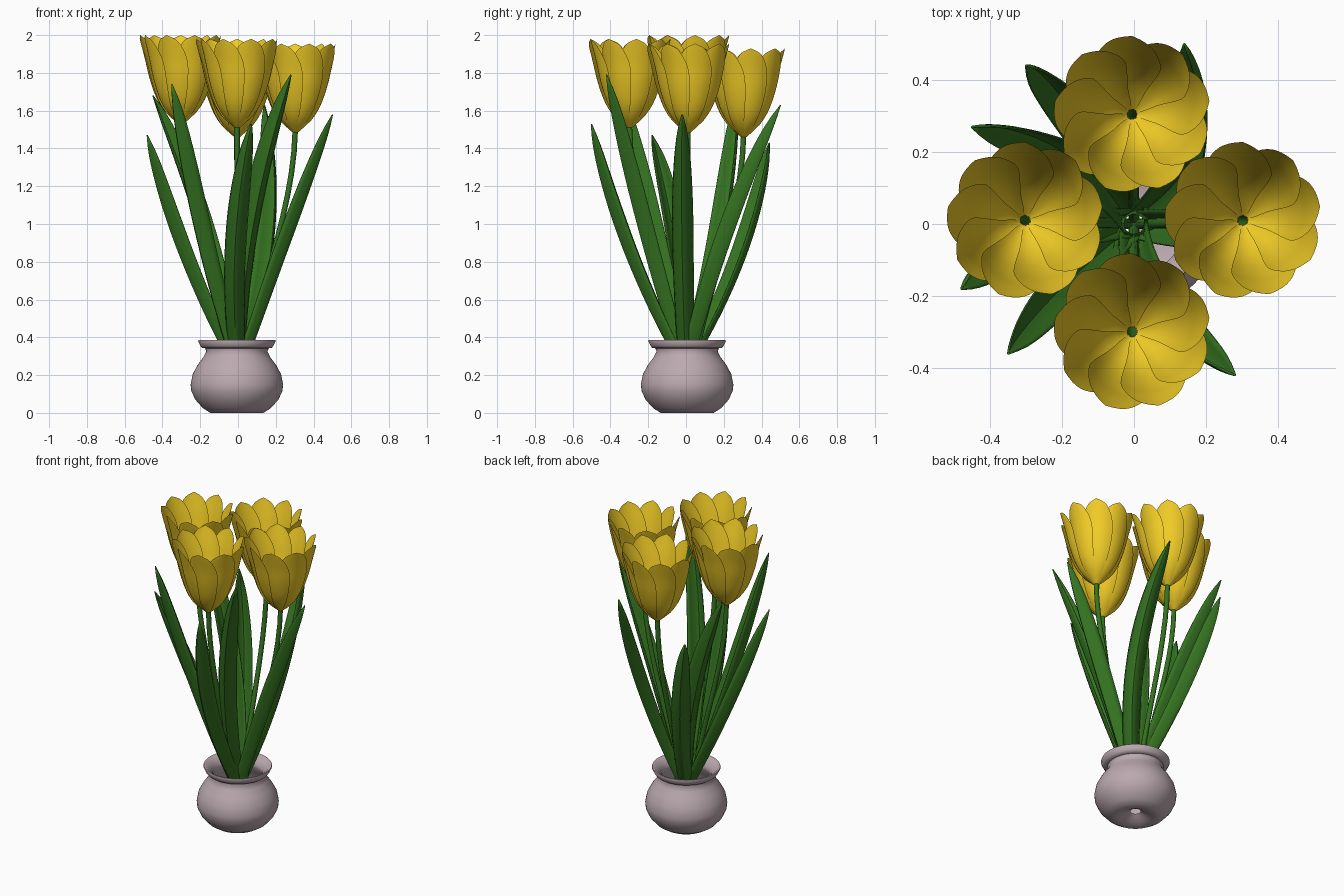
import bpy, math
from mathutils import Vector

if "Cube" in bpy.data.objects:
    bpy.data.objects.remove(bpy.data.objects["Cube"])


def material(name, rgb):
    m = bpy.data.materials.new(name)
    m.diffuse_color = (*rgb, 1)
    m.use_nodes = True
    m.node_tree.nodes["Principled BSDF"].inputs["Base Color"].default_value = m.diffuse_color
    return m


YELLOW = material("petal_yellow", (0.90, 0.62, 0.02))
GREEN = material("leaf_green", (0.035, 0.17, 0.015))
CLAY = material("pot_clay", (0.50, 0.40, 0.43))


def make(name, verts, faces, mat, angle=60):
    me = bpy.data.meshes.new(name)
    me.from_pydata(verts, [], faces)
    me.materials.append(mat)
    ob = bpy.data.objects.new(name, me)
    bpy.context.collection.objects.link(ob)
    bpy.ops.object.select_all(action='DESELECT')
    ob.select_set(True)
    bpy.context.view_layer.objects.active = ob
    bpy.ops.object.shade_smooth_by_angle(angle=math.radians(angle))
    return ob


def grid(rows, cols, start=0):
    return [(start + i * cols + j, start + i * cols + j + 1,
             start + (i + 1) * cols + j + 1, start + (i + 1) * cols + j)
            for i in range(rows - 1) for j in range(cols - 1)]


def spline(points, x):
    # smooth (Catmull-Rom) lookup in a list of (x, y) points
    k = max(i for i in range(len(points) - 1) if i == 0 or points[i][0] <= x)
    p = [points[min(max(k + d, 0), len(points) - 1)] for d in (-1, 0, 1, 2)]
    h = p[2][0] - p[1][0]
    s = (x - p[1][0]) / h
    m1 = (p[2][1] - p[0][1]) / (p[2][0] - p[0][0]) * h
    m2 = (p[3][1] - p[1][1]) / (p[3][0] - p[1][0]) * h
    return ((2*s**3 - 3*s**2 + 1) * p[1][1] + (s**3 - 2*s**2 + s) * m1
            + (3*s**2 - 2*s**3) * p[2][1] + (s**3 - s**2) * m2)


# Pot: closed lathe profile with hollow inside and a drain hole
prof = [(.03, .04), (.045, .03), (.08, .012), (.11, .002), (.14, 0), (.18, .025), (.22, .07),
        (.241, .115), (.245, .15), (.234, .205), (.207, .255), (.177, .295), (.162, .325),
        (.168, .342), (.185, .344), (.193, .355), (.205, .380), (.203, .386), (.19, .384),
        (.168, .362), (.148, .335), (.15, .31), (.18, .265), (.21, .2), (.22, .15),
        (.2, .09), (.15, .05), (.08, .045)]
N, P = 64, len(prof)
verts = [(r * math.cos(2*math.pi*k/N) - .006, r * math.sin(2*math.pi*k/N) + .006, z)
         for k in range(N) for r, z in prof]
faces = [(k*P + i, ((k+1) % N)*P + i, ((k+1) % N)*P + (i+1) % P, k*P + (i+1) % P)
         for k in range(N) for i in range(P)]
make("pot", verts, faces, CLAY, 50)

# Flower cup: radius and petal half width against relative height
CUP_R = [(0, .014), (.06, .045), (.14, .082), (.28, .122), (.5, .158), (.75, .186), (1, .218)]
WIDTH = [(0, .009), (.1, .036), (.3, .072), (.55, .095), (.72, .097), (.86, .078),
         (.95, .048), (1, .0)]


def flower(name, cx, cy, z0, height=.47, petals=9):
    verts, faces = [], []
    rows, cols = 24, 9
    for p in range(petals):
        a0 = 2 * math.pi * (p + .25) / petals
        start = len(verts)
        for i in range(rows):
            t = math.sin(math.pi / 2 * i / (rows - 1))
            r, w = spline(CUP_R, t), max(spline(WIDTH, t), .0005)
            for j in range(cols):
                u = 2 * j / (cols - 1) - 1
                a = a0 + u * w / r
                # one edge tucks inside its neighbour, the other lies outside
                rr = r + (u * .018 - .008 * u * u) * w / .097
                verts.append((cx + rr * math.cos(a), cy + rr * math.sin(a), z0 + t * height))
        faces += grid(rows, cols, start)
    make(name, verts, faces, YELLOW)


def stem(name, x, y, z):
    cu = bpy.data.curves.new(name, 'CURVE')
    cu.dimensions = '3D'
    cu.bevel_depth = .015
    cu.bevel_resolution = 3
    cu.materials.append(GREEN)
    sp = cu.splines.new('BEZIER')
    sp.bezier_points.add(1)
    a, b = sp.bezier_points
    a.co = (x * .05, y * .05, .08)
    a.handle_left, a.handle_right = (0, 0, 0), (x * .25, y * .25, .6)
    b.co = (x, y, z + .012)
    b.handle_left, b.handle_right = (x * .97, y * .97, z - .45), (x, y, z + .2)
    ob = bpy.data.objects.new(name, cu)
    bpy.context.collection.objects.link(ob)


for label, x, y, z in [("left", -.303, .01, 1.53), ("right", .303, .01, 1.485),
                       ("back", -.005, .305, 1.46), ("front", -.005, -.3, 1.51)]:
    flower("flower_" + label, x, y, z)
    stem("stem_" + label, x, y, z)

# Leaves: curve through a base, a middle point and a tip, with folded cross-section
LEAF_W = [(0, .038), (.2, .048), (.45, .054), (.65, .053), (.82, .042), (.93, .025), (1, .002)]


def leaf(name, mid, tip):
    mid, tip = Vector(mid), Vector(tip)
    out = Vector((mid.x, mid.y, 0)).normalized()
    base = out * .02 + Vector((0, 0, .26))
    z0, z1, z2 = base.z, mid.z, tip.z
    rows, cols = 24, 9
    verts = []
    for i in range(rows):
        t = i / (rows - 1)
        z = z0 + (z2 - z0) * t
        c = (base * ((z - z1) * (z - z2) / ((z0 - z1) * (z0 - z2)))
             + mid * ((z - z0) * (z - z2) / ((z1 - z0) * (z1 - z2)))
             + tip * ((z - z0) * (z - z1) / ((z2 - z0) * (z2 - z1))))
        # keel faces out, both edges curl back towards the middle of the plant
        w = spline(LEAF_W, t)
        side = Vector((-out.y, out.x, 0))
        for j in range(cols):
            u = 2 * j / (cols - 1) - 1
            verts.append(c + side * (u * w) - out * (abs(u) ** 1.5 * w * 1.3 - w * .6))
    ob = make(name, verts, grid(rows, cols), GREEN)
    so = ob.modifiers.new("thickness", 'SOLIDIFY')
    so.thickness = .005
    so.offset = 0


LEAVES = [((-.19, .33, .95), (-.30, .44, 1.43)), ((-.21, .20, 1.05), (-.45, .27, 1.68)),
          ((.17, .24, 1.0), (.14, .50, 1.63)), ((-.32, -.06, .95), (-.48, -.18, 1.47)),
          ((-.22, -.20, 1.05), (-.35, -.36, 1.74)), ((.08, -.24, 1.05), (.28, -.42, 1.79)),
          ((.28, -.02, 1.0), (.50, -.02, 1.58)), ((-.01, -.33, .95), (.07, -.50, 1.53))]
for i, (mid, tip) in enumerate(LEAVES):
    leaf(f"leaf_{i + 1}", mid, tip)
